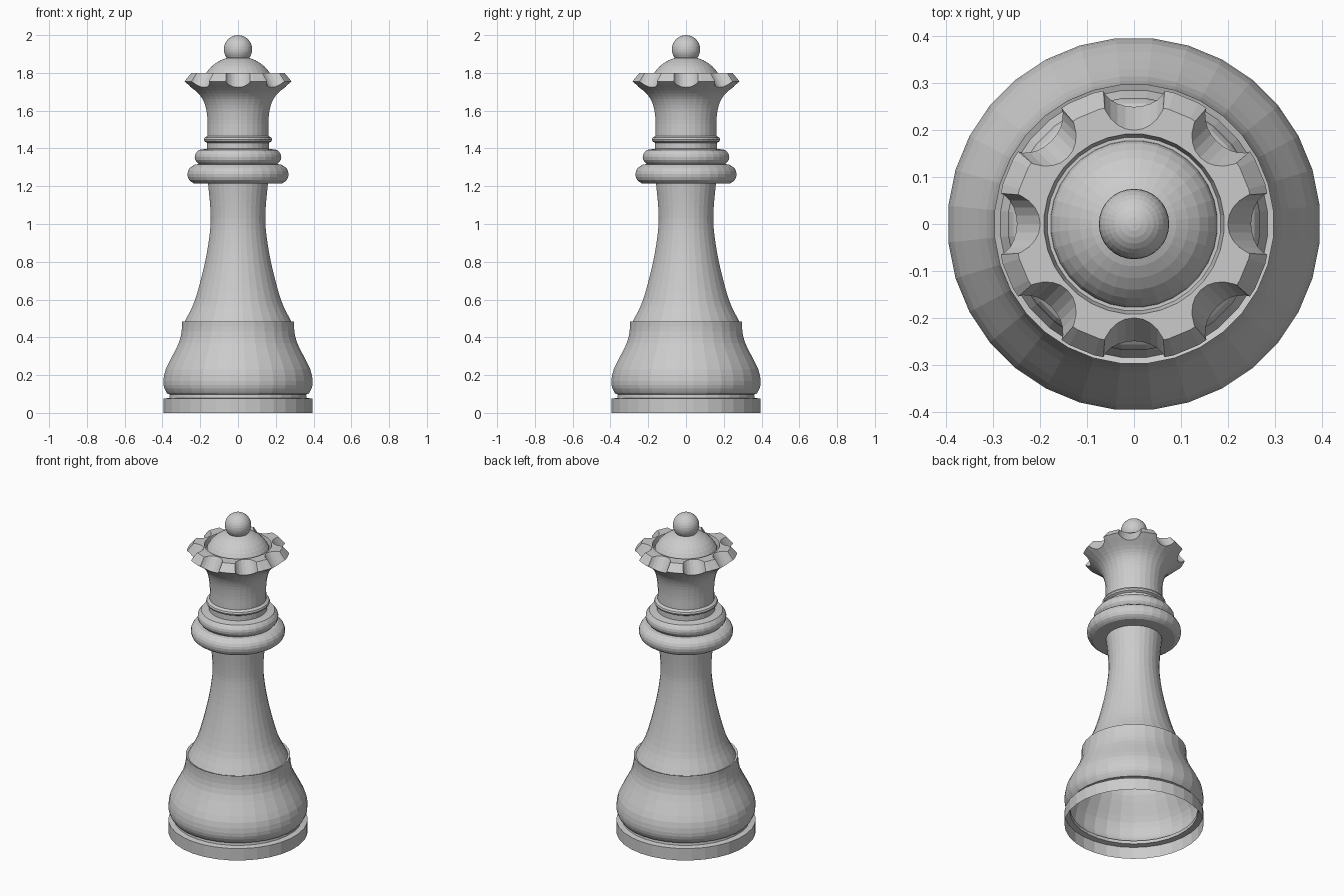
import bpy, bmesh, math
from mathutils import Matrix, Vector

if "Cube" in bpy.data.objects:
    bpy.data.objects.remove(bpy.data.objects["Cube"], do_unlink=True)

SEGMENTS = 32
grey = bpy.data.materials.new("light_grey")
grey.use_nodes = True
grey.diffuse_color = (0.6, 0.6, 0.6, 1)
grey.node_tree.nodes["Principled BSDF"].inputs["Base Color"].default_value = (0.6, 0.6, 0.6, 1)


def add_object(name, bm):
    mesh = bpy.data.meshes.new(name)
    bm.to_mesh(mesh)
    bm.free()
    mesh.materials.append(grey)
    obj = bpy.data.objects.new(name, mesh)
    bpy.context.collection.objects.link(obj)
    return obj


def smooth_curve(points, steps=3):
    """Round a coarse profile with a Catmull-Rom curve."""
    pts = [Vector(p) for p in points]
    pts = [2 * pts[0] - pts[1]] + pts + [2 * pts[-1] - pts[-2]]
    out = []
    for a, b, c, d in zip(pts, pts[1:], pts[2:], pts[3:]):
        for i in range(steps):
            t = i / steps
            out.append(0.5 * (2 * b + (c - a) * t + (2 * a - 5 * b + 4 * c - d) * t * t
                              + (3 * b - a - 3 * c + d) * t ** 3))
    return [tuple(p) for p in out] + [tuple(points[-1])]


def lathe(name, profile):
    """Spin a (radius, height) profile around z."""
    bm = bmesh.new()
    turn = Matrix.Rotation(math.pi / SEGMENTS, 3, 'Z')
    verts = [bm.verts.new(turn @ Vector((r, 0, z))) for r, z in profile]
    edges = [bm.edges.new(pair) for pair in zip(verts, verts[1:])]
    bmesh.ops.spin(bm, geom=verts + edges, axis=(0, 0, 1), cent=(0, 0, 0),
                   angle=2 * math.pi, steps=SEGMENTS, use_duplicate=False)
    bmesh.ops.remove_doubles(bm, verts=bm.verts, dist=0.0005)
    bmesh.ops.recalc_face_normals(bm, faces=bm.faces)
    return add_object(name, bm)


# Hollow foot: straight band, groove and round bulge
bulge = smooth_curve([(0.375, 0.1), (0.392, 0.13), (0.397, 0.17), (0.385, 0.23), (0.35, 0.3),
                      (0.315, 0.37), (0.3, 0.43), (0.298, 0.485)], 2)
lathe("foot", [(0.397, 0), (0.397, 0.075), (0.365, 0.08), (0.362, 0.098)]
      + bulge + [(0.285, 0.48)])

# Tapering stem
lathe("stem", smooth_curve([(0.285, 0.48), (0.228, 0.6), (0.175, 0.8), (0.148, 0.97),
                            (0.147, 1.08), (0.16, 1.22)], 4))

# Collar rings
lathe("large_collar", [(0.15, 1.215)] + smooth_curve(
    [(0.235, 1.215), (0.26, 1.233), (0.269, 1.265), (0.258, 1.295), (0.23, 1.315)], 2)
    + [(0.2, 1.318)])
lathe("small_collar", [(0.2, 1.316)] + smooth_curve(
    [(0.21, 1.318), (0.228, 1.34), (0.228, 1.368), (0.21, 1.392)], 2) + [(0.155, 1.4)])
lathe("neck_ring", [(0.165, 1.398), (0.165, 1.43), (0.178, 1.437), (0.182, 1.447),
                    (0.178, 1.457), (0.16, 1.467)])

# Flared crown with a recessed top
flare = smooth_curve([(0.162, 1.46), (0.162, 1.55), (0.175, 1.63), (0.21, 1.69), (0.292, 1.755)], 4)
crown = lathe("crown", [(0, 1.46)] + flare
              + [(0.255, 1.8), (0.192, 1.8), (0.185, 1.77), (0, 1.77)])

# Eight slanted round notches around the crown
bm = bmesh.new()
tilt = math.radians(33)
for i in range(8):
    place = (Matrix.Rotation(i * math.pi / 4, 4, 'Z') @ Matrix.Translation((0.283, 0, 1.8))
             @ Matrix.Rotation(-tilt, 4, 'Y') @ Matrix.Translation((0, 0, -0.06)))
    bmesh.ops.create_cone(bm, cap_ends=True, segments=24, radius1=0.07, radius2=0.07,
                          depth=0.28, matrix=place)
cutter = add_object("notch_cutter", bm)
cutter.hide_render = True
cut = crown.modifiers.new("notches", 'BOOLEAN')
cut.operation = 'DIFFERENCE'
cut.solver = 'EXACT'
cut.object = cutter
graph = bpy.context.evaluated_depsgraph_get()
notched = bpy.data.meshes.new_from_object(crown.evaluated_get(graph))
crown.modifiers.clear()
crown.data = notched
bpy.data.objects.remove(cutter, do_unlink=True)

# Dome and ball finial
lathe("dome", smooth_curve([(0.178, 1.77), (0.172, 1.795), (0.14, 1.835), (0.09, 1.868),
                            (0.045, 1.882), (0, 1.885)], 2))
bm = bmesh.new()
bmesh.ops.create_uvsphere(bm, u_segments=SEGMENTS, v_segments=16, radius=0.075,
                          matrix=Matrix.Translation((0, 0, 1.925)))
add_object("ball_finial", bm)
